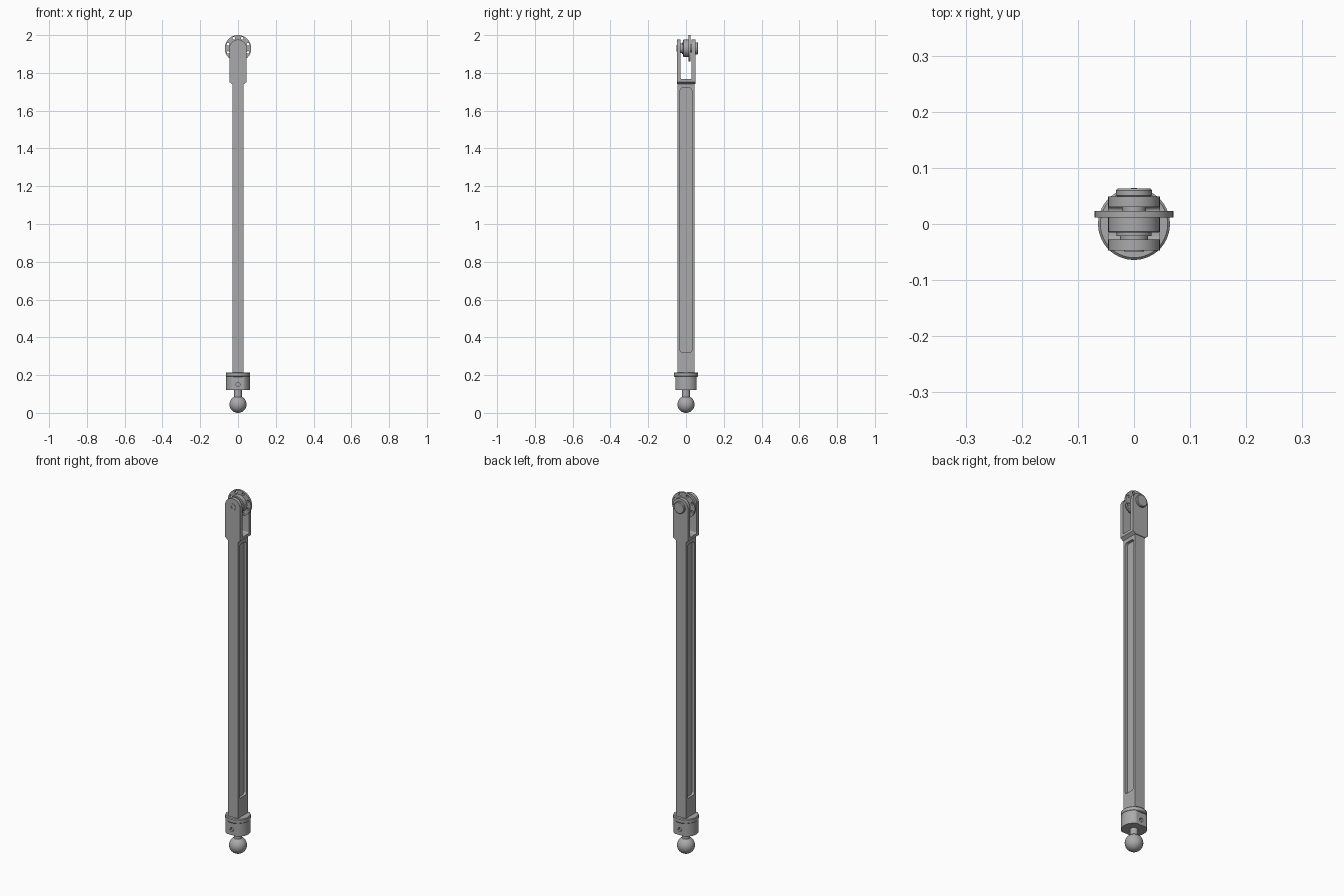
import bpy, bmesh, math
from mathutils import Matrix, Vector

if "Cube" in bpy.data.objects:
    bpy.data.objects.remove(bpy.data.objects["Cube"], do_unlink=True)

grey = bpy.data.materials.new("machined grey")
grey.use_nodes = True
grey.diffuse_color = (0.4, 0.4, 0.4, 1)
grey.node_tree.nodes["Principled BSDF"].inputs["Base Color"].default_value = grey.diffuse_color

AXLE_Z = 1.93
ALONG_Y = Matrix.Translation((0, 0, AXLE_Z)) @ Matrix.Rotation(-math.pi / 2, 4, 'X')


def finish(name, bm, matrix=None):
    if matrix:
        bm.transform(matrix)
    bmesh.ops.recalc_face_normals(bm, faces=bm.faces)
    mesh = bpy.data.meshes.new(name)
    bm.to_mesh(mesh)
    bm.free()
    mesh.materials.append(grey)
    obj = bpy.data.objects.new(name, mesh)
    bpy.context.collection.objects.link(obj)
    return obj


def lathe(name, profile, matrix=None, steps=64):
    """Turn a (radius, height) profile around z, then place it."""
    bm = bmesh.new()
    verts = [bm.verts.new((r, 0, h)) for r, h in profile]
    edges = [bm.edges.new(pair) for pair in zip(verts, verts[1:])]
    bmesh.ops.spin(bm, geom=verts + edges, cent=(0, 0, 0), axis=(0, 0, 1),
                   angle=math.tau, steps=steps)
    bmesh.ops.remove_doubles(bm, verts=bm.verts, dist=1e-5)
    return finish(name, bm, matrix)


def disc(name, radius, low, high, bevel=0.0, matrix=ALONG_Y, steps=64):
    return lathe(name, [(0, low), (radius - bevel, low), (radius, low + bevel),
                        (radius, high - bevel), (radius - bevel, high), (0, high)],
                 matrix, steps)


def box(name, low, high, round_axis=None, radius=0.0):
    """Box between two corners, with the edges along one axis rounded."""
    bm = bmesh.new()
    bmesh.ops.create_cube(bm, size=1)
    low, high = Vector(low), Vector(high)
    for v in bm.verts:
        v.co = [l + (c + 0.5) * (h - l) for l, c, h in zip(low, v.co, high)]
    if round_axis is not None:
        edges = [e for e in bm.edges
                 if abs((e.verts[0].co - e.verts[1].co).normalized()[round_axis]) > 0.9]
        bmesh.ops.bevel(bm, geom=edges, offset=radius, segments=6, profile=0.5,
                        affect='EDGES')
    return finish(name, bm)


def cut(obj, cutters):
    for cutter in cutters:
        cutter.hide_render = True
        mod = obj.modifiers.new("cut", 'BOOLEAN')
        mod.operation, mod.solver, mod.object = 'DIFFERENCE', 'EXACT', cutter
        bpy.context.view_layer.objects.active = obj
        bpy.ops.object.modifier_apply(modifier=mod.name)
        bpy.data.objects.remove(cutter, do_unlink=True)


# Ball stud at the foot
ball_r = 0.045
bm = bmesh.new()
bmesh.ops.create_uvsphere(bm, u_segments=48, v_segments=24, radius=ball_r)
finish("ball", bm, Matrix.Translation((0, 0, ball_r)))
disc("ball_neck", 0.02, 0.07, 0.13, matrix=None)

# Collar: round band on top of a body with front and back flats
disc("collar_band", 0.064, 0.19, 0.215, 0.004, matrix=None, steps=96)
collar = disc("collar_body", 0.063, 0.12, 0.192, matrix=None, steps=96)
for v in collar.data.vertices:
    v.co.y = max(-0.055, min(0.055, v.co.y))
cut(collar, [disc("screw_cutter", 0.011, s * 0.055 - 0.012, s * 0.055 + 0.012,
                  matrix=Matrix.Translation((0, 0, 0.15)) @ Matrix.Rotation(-math.pi / 2, 4, 'X'),
                  steps=24) for s in (-1, 1)])

# Long bar with a rounded pocket in each side
bar = box("bar", (-0.03, -0.045, 0.2), (0.03, 0.045, 1.75))
cut(bar, [box("pocket_cutter", (s * 0.032 - 0.017, -0.031, 0.32),
              (s * 0.032 + 0.017, 0.031, 1.72), 0, 0.013) for s in (-1, 1)])

# Fork: round-topped plate outline, slotted through from side to side
fork_r = 0.046
outline = [(-0.03, 1.74), (0.03, 1.74), (fork_r, 1.752)]
outline += [(fork_r * math.cos(a), AXLE_Z + fork_r * math.sin(a))
            for a in (math.pi * i / 32 for i in range(33))]
outline += [(-fork_r, 1.752)]
bm = bmesh.new()
face = bm.faces.new([bm.verts.new((x, -0.047, z)) for x, z in outline])
side = bmesh.ops.extrude_face_region(bm, geom=[face])["geom"]
bmesh.ops.translate(bm, vec=(0, 0.096, 0),
                    verts=[g for g in side if isinstance(g, bmesh.types.BMVert)])
fork = finish("fork", bm)
cut(fork, [box("slot_cutter", (-0.1, -0.028, 1.767), (0.1, 0.03, 2.1), 0, 0.007)])

# Axle pin with a socketed front end and a chamfered head at the back
pin = disc("axle_pin", 0.018, -0.049, 0.055)
cut(pin, [disc("socket_cutter", 0.009, -0.06, -0.038, steps=6)])
disc("pin_head", 0.032, 0.048, 0.063, 0.003)

# Roller: hub, spacers and a thin perforated flange
disc("roller_hub", 0.046, -0.015, 0.014, 0.002)
disc("front_spacer", 0.031, -0.021, -0.014)
disc("front_washer", 0.025, -0.028, -0.02)
disc("back_washer", 0.021, 0.02, 0.031)
flange = disc("roller_flange", 0.07, 0.012, 0.023)
holes = []
for i in range(8):
    a = math.tau * (i + 0.5) / 8
    offset = Matrix.Translation((0.057 * math.cos(a), 0.057 * math.sin(a), 0))
    holes.append(disc("hole_cutter", 0.007, -0.03, 0.05, matrix=ALONG_Y @ offset, steps=20))
cut(flange, holes)

# Smooth round surfaces, keep machined edges crisp
bpy.ops.object.select_all(action='DESELECT')
for obj in bpy.context.collection.objects:
    if obj.type == 'MESH':
        obj.select_set(True)
        bpy.context.view_layer.objects.active = obj
bpy.ops.object.shade_smooth_by_angle(angle=math.radians(30))
